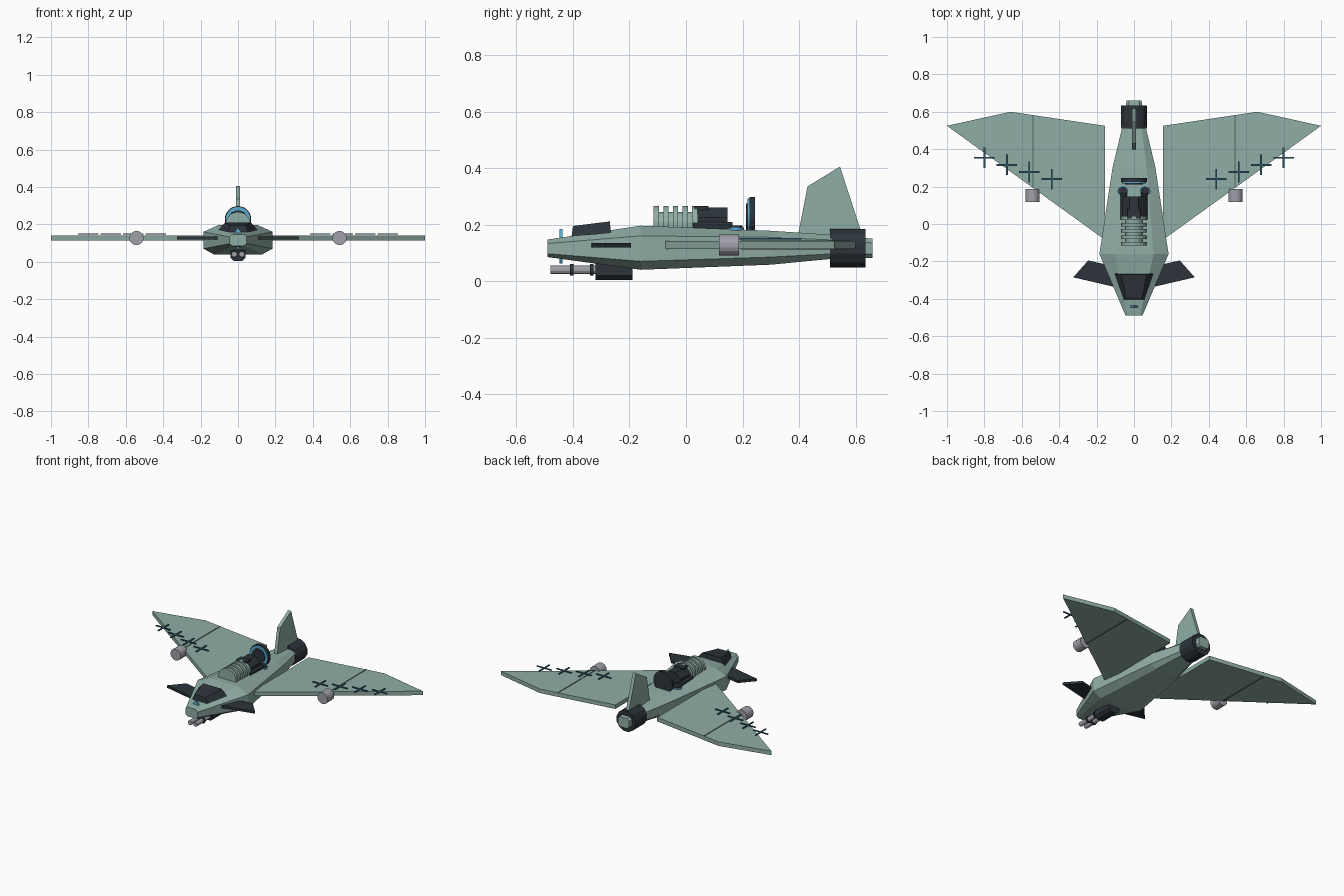
import bpy, bmesh, math
from mathutils import Matrix, Vector

if "Cube" in bpy.data.objects:
    bpy.data.objects.remove(bpy.data.objects["Cube"])


def mat(name, rgb):
    m = bpy.data.materials.new(name)
    m.diffuse_color = (*rgb, 1)
    m.use_nodes = True
    m.node_tree.nodes["Principled BSDF"].inputs["Base Color"].default_value = m.diffuse_color
    return m


GREEN = mat("sage green", (0.28, 0.42, 0.38))
DARK = mat("charcoal", (0.025, 0.034, 0.042))
GRAY = mat("light steel", (0.35, 0.35, 0.40))
BLUE = mat("sky blue", (0.10, 0.40, 0.62))
NAVY = mat("deep blue", (0.03, 0.11, 0.17))
SEAM = mat("dark seam", (0.08, 0.13, 0.12))


def finish(name, bm, material):
    bmesh.ops.recalc_face_normals(bm, faces=bm.faces)
    me = bpy.data.meshes.new(name)
    bm.to_mesh(me)
    bm.free()
    ob = bpy.data.objects.new(name, me)
    me.materials.append(material)
    bpy.context.collection.objects.link(ob)
    return ob


def loft(name, rings, material):
    """Skin a list of equal-length point rings and cap both ends."""
    bm = bmesh.new()
    vs = [[bm.verts.new(p) for p in r] for r in rings]
    n = len(rings[0])
    for a, b in zip(vs, vs[1:]):
        for i in range(n):
            j = (i + 1) % n
            bm.faces.new((a[i], a[j], b[j], b[i]))
    bm.faces.new(vs[0])
    bm.faces.new(vs[-1])
    return finish(name, bm, material)


def box(name, x, y, z, material):
    """Box from (min, max) pairs."""
    return loft(name, [[(x[0], y[0], h), (x[1], y[0], h), (x[1], y[1], h), (x[0], y[1], h)]
                       for h in z], material)


def plate(name, outline, z0, z1, material, side=1):
    return loft(name, [[(side * x, y, z) for x, y in outline] for z in (z0, z1)], material)


def cyl(name, centre, r, length, material, axis='Y', n=16):
    bm = bmesh.new()
    rot = Matrix.Rotation(math.pi / 2, 4, 'X') if axis == 'Y' else Matrix()
    turn = Matrix.Rotation(math.pi / n, 4, 'Z')
    bmesh.ops.create_cone(bm, cap_ends=True, segments=n, radius1=r, radius2=r, depth=length,
                          matrix=Matrix.Translation(Vector(centre)) @ rot @ turn)
    return finish(name, bm, material)


# Fuselage: octagonal sections (y, half width, top half, bottom half, z levels)
stations = [
    (-0.49, 0.045, 0.032, 0.032, 0.085, 0.097, 0.133, 0.147),
    (-0.16, 0.185, 0.105, 0.130, 0.040, 0.070, 0.160, 0.196),
    (0.30, 0.115, 0.068, 0.080, 0.058, 0.085, 0.155, 0.178),
    (0.53, 0.060, 0.040, 0.042, 0.080, 0.097, 0.145, 0.163),
    (0.66, 0.040, 0.026, 0.026, 0.082, 0.095, 0.135, 0.150),
]
loft("fuselage", [[(-b, y, z0), (b, y, z0), (w, y, z1), (w, y, z2),
                   (t, y, z3), (-t, y, z3), (-w, y, z2), (-w, y, z1)]
                  for y, w, t, b, z0, z1, z2, z3 in stations], GREEN)

# Canopy with sloping sides
loft("canopy", [
    [(-0.055, -0.405, 0.158), (0.055, -0.405, 0.158), (0.105, -0.265, 0.17), (-0.105, -0.265, 0.17)],
    [(-0.042, -0.400, 0.195), (0.042, -0.400, 0.195), (0.068, -0.270, 0.211), (-0.068, -0.270, 0.211)],
], DARK)

# Nose sensor blade
loft("nose_sensor", [[(0, y, 0.063), (0.04, y, 0.124), (0, y, 0.185), (-0.04, y, 0.124)]
                     for y in (-0.447, -0.437)], BLUE)

# Tail fin and rear engine collar
loft("tail_fin", [[(x, 0.395, 0.155), (x, 0.43, 0.335), (x, 0.545, 0.405), (x, 0.625, 0.16)]
                  for x in (-0.011, 0.011)], GREEN)
cyl("engine_collar", (0, 0.572, 0.116), 0.071, 0.125, DARK, n=12)

wing = [(0.155, -0.085), (1.0, 0.525), (0.66, 0.60), (0.155, 0.525)]
canard = [(0.11, -0.225), (0.245, -0.195), (0.325, -0.285), (0.11, -0.335)]

for s, side in ((1, "right"), (-1, "left")):
    # Wing, panel seam and canard
    plate(f"wing_{side}", wing, 0.114, 0.141, GREEN, s)
    seam = [(0.536, 0.195), (0.544, 0.20), (0.544, 0.582), (0.536, 0.581)]
    plate(f"wing_seam_{side}", seam, 0.112, 0.143, SEAM, s)
    plate(f"canard_{side}", canard, 0.119, 0.135, DARK, s)
    # Wing pod
    cyl(f"wing_pod_{side}", (s * 0.543, 0.152, 0.127), 0.038, 0.07, GRAY)
    # Row of thin crosses along the leading edge
    for i in range(4):
        x, y = s * (0.44 + 0.12 * i), 0.24 + 0.038 * i
        for k, (a, b) in enumerate(((0.055, 0.005), (0.005, 0.055))):
            box(f"wing_cross_{side}_{i}_{k}", (x - a, x + a), (y - b, y + b), (0.147, 0.152), NAVY)
    # Twin gun barrel with clamps
    cyl(f"gun_barrel_{side}", (s * 0.02, -0.395, 0.04), 0.015, 0.17, GRAY, n=12)
    for j, y in enumerate((-0.405, -0.333)):
        cyl(f"barrel_clamp_{side}_{j}", (s * 0.02, y, 0.04), 0.021, 0.012, DARK, n=12)
    # Side exhaust pipes with round blue-rimmed stacks
    cyl(f"side_pipe_{side}", (s * 0.055, 0.095, 0.19), 0.02, 0.14, DARK, n=8)
    cyl(f"stack_{side}", (s * 0.058, 0.175, 0.172), 0.025, 0.048, DARK, 'Z')
    cyl(f"stack_rim_{side}", (s * 0.058, 0.175, 0.180), 0.030, 0.018, BLUE, 'Z')

# Gun housing under the nose
loft("gun_housing", [[(-0.022, y, 0.004), (0.022, y, 0.004), (0.04, y, 0.02), (0.04, y, 0.06),
                      (0.022, y, 0.078), (-0.022, y, 0.078), (-0.04, y, 0.06), (-0.04, y, 0.02)]
                     for y in (-0.32, -0.19)], DARK)

# Dorsal power unit: core, cooling rings, housing
cyl("coil_core", (0, -0.04, 0.2), 0.045, 0.14, GREEN)
for i in range(5):
    cyl(f"cooling_ring_{i}", (0, -0.105 + 0.034 * i, 0.2), 0.067, 0.019, GREEN, n=20)
cyl("power_housing", (0, 0.085, 0.2), 0.066, 0.125, DARK, n=8)
box("housing_cap", (-0.035, 0.035), (0.03, 0.08), (0.25, 0.266), DARK)

# Upright disc with a blue face ring
cyl("rear_disc", (0, 0.235, 0.227), 0.071, 0.02, DARK, n=20)
cyl("disc_ring", (0, 0.222, 0.227), 0.066, 0.010, BLUE, n=20)
cyl("disc_hub", (0, 0.216, 0.227), 0.048, 0.008, DARK, n=20)
